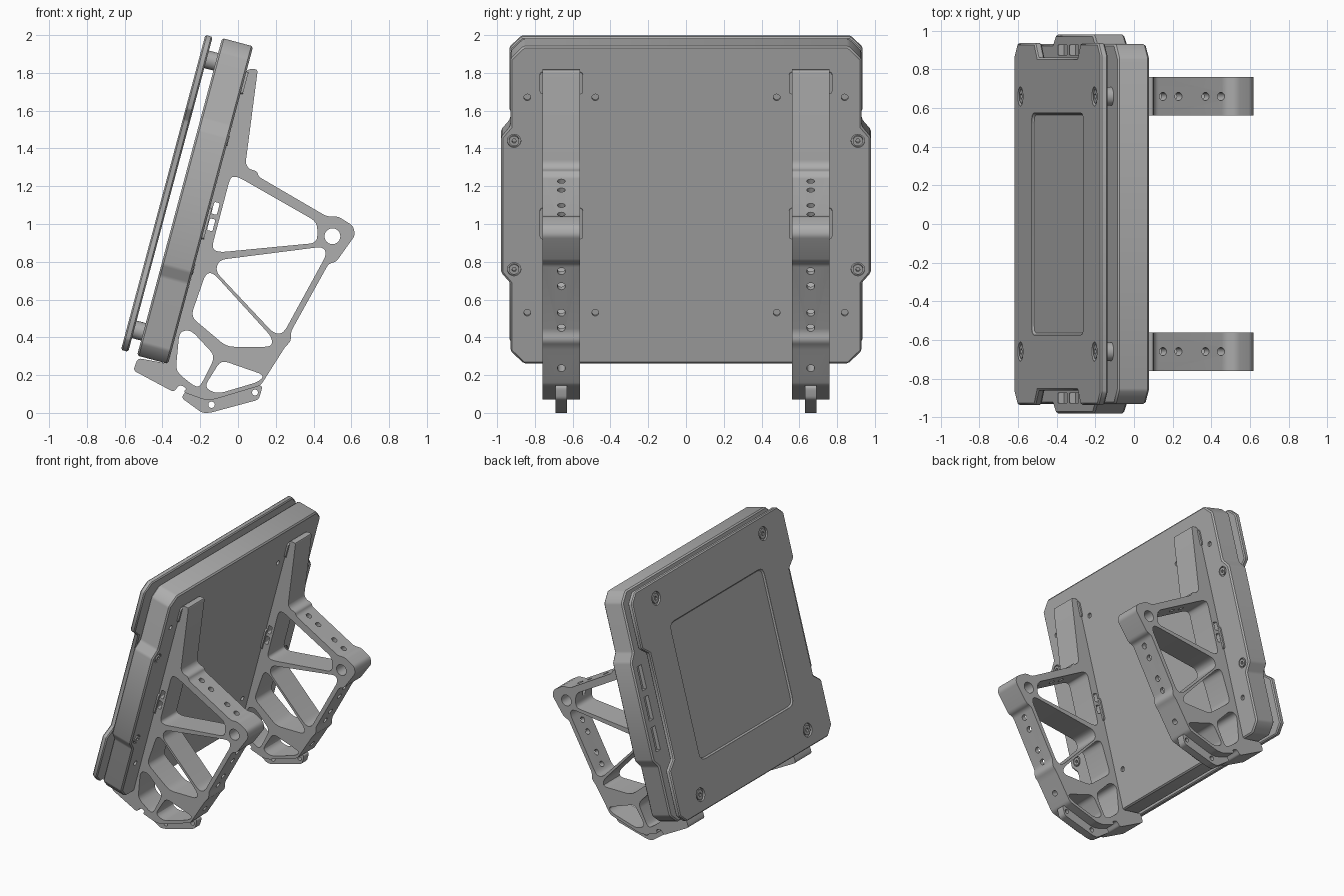
import bpy, bmesh
from math import sin, cos, tau, radians
from mathutils import Matrix, Vector

old = bpy.data.objects.get("Cube")
if old:
    bpy.data.objects.remove(old, do_unlink=True)

metal = bpy.data.materials.new("satin grey")
metal.use_nodes = True
grey = (.42, .42, .42, 1)
metal.diffuse_color = grey
metal.node_tree.nodes["Principled BSDF"].inputs["Base Color"].default_value = grey

# Leaning panel frame: local axes are width, up the panel, and out of its back
tilt = radians(15)
UP = Vector((sin(tilt), 0, cos(tilt)))
OUT = Vector((cos(tilt), 0, -sin(tilt)))
ORIGIN = Vector((-.145, 0, 1.1))
PANEL = Matrix.Translation(ORIGIN) @ Matrix(((0, 1, 0), UP, OUT)).transposed().to_4x4()
SIDE = Matrix.Rotation(radians(90), 4, "X")
SIGNS = (-1, 1)


def make_object(name, mesh):
    obj = bpy.data.objects.new(name, mesh)
    bpy.context.collection.objects.link(obj)
    mesh.materials.clear()
    mesh.materials.append(metal)
    return obj


def baked_mesh(obj):
    """Evaluate curves and modifiers into a plain mesh, removing the object."""
    bpy.context.view_layer.update()
    graph = bpy.context.evaluated_depsgraph_get()
    mesh = bpy.data.meshes.new_from_object(obj.evaluated_get(graph))
    bpy.data.objects.remove(obj, do_unlink=True)
    return mesh


def rounded(points, radius, steps=4):
    """Replace each corner of a closed outline by a small curve."""
    pts = [Vector(p) for p in points]
    result = []
    for i, corner in enumerate(pts):
        ends = []
        for other in (pts[i - 1], pts[(i + 1) % len(pts)]):
            edge = other - corner
            ends.append(corner + edge.normalized() * min(radius, edge.length * .45))
        for s in range(steps + 1):
            t = s / steps
            result.append(ends[0].lerp(corner, t).lerp(corner.lerp(ends[1], t), t))
    return result


def circle(x, y, radius, sides=24):
    return [(x + radius * cos(tau * i / sides), y + radius * sin(tau * i / sides))
            for i in range(sides)]


def rectangle(x, y, half_x, half_y):
    return [(x - half_x, y - half_y), (x + half_x, y - half_y),
            (x + half_x, y + half_y), (x - half_x, y + half_y)]


def prism(name, loops, low, high, frame, bevel=0):
    """Extrude an outline, with nested outlines as holes, between two depths."""
    curve = bpy.data.curves.new(name, "CURVE")
    curve.dimensions = "2D"
    curve.fill_mode = "BOTH"
    curve.extrude = (high - low) / 2
    for loop in loops:
        spline = curve.splines.new("POLY")
        spline.points.add(len(loop) - 1)
        for point, co in zip(spline.points, loop):
            point.co = (co[0], co[1], 0, 1)
        spline.use_cyclic_u = True
    mesh = baked_mesh(make_object(name, curve))
    mesh.transform(frame @ Matrix.Translation((0, 0, (high + low) / 2)))
    bm = bmesh.new()
    bm.from_mesh(mesh)
    bmesh.ops.remove_doubles(bm, verts=bm.verts, dist=.0001)
    if len(loops) == 1:
        bmesh.ops.dissolve_limit(bm, angle_limit=.01, verts=bm.verts, edges=bm.edges)
    bmesh.ops.recalc_face_normals(bm, faces=bm.faces)
    bm.to_mesh(mesh)
    bm.free()
    obj = make_object(name, mesh)
    if bevel:
        mod = obj.modifiers.new("edge", "BEVEL")
        mod.width = bevel
        mod.segments = 1
        mod.limit_method = "ANGLE"
        obj = make_object(name, baked_mesh(obj))
    return obj


def drill(obj, holes):
    """Cut round holes given as (matrix, radius, depth)."""
    bm = bmesh.new()
    for matrix, radius, depth in holes:
        bmesh.ops.create_cone(bm, cap_ends=True, segments=20, radius1=radius,
                              radius2=radius, depth=depth, matrix=matrix)
    mesh = bpy.data.meshes.new("drill")
    bm.to_mesh(mesh)
    bm.free()
    return subtract(obj, make_object("drill", mesh))


def subtract(obj, cutter):
    name = obj.name
    cutter.hide_render = True
    mod = obj.modifiers.new("cut", "BOOLEAN")
    mod.operation = "DIFFERENCE"
    mod.solver = "EXACT"
    mod.object = cutter
    mesh = baked_mesh(obj)
    bpy.data.objects.remove(cutter, do_unlink=True)
    return make_object(name, mesh)


def on_panel(y, u, depth):
    return PANEL @ Matrix.Translation((y, u, depth))


def mirrored(quarter):
    """Mirror a quarter outline, listed from the top to the side, all round."""
    right = quarter + [(x, -y) for x, y in reversed(quarter)]
    return right + [(-x, y) for x, y in reversed(right)]


# Thick display body with chamfered corners and side wings
body = prism("display_body", [mirrored([(.86, .87), (.93, .80), (.93, .43),
                                        (.98, .37)])], -.17, 0, PANEL, .01)
small_holes = [(on_panel(a * y, b * .59, 0), .018, .04)
               for a in SIGNS for b in SIGNS for y in (.48, .84)]
boss_holes = [(on_panel(a * .91, b * .352, 0), .036, .03) for a in SIGNS for b in SIGNS]
body = drill(body, small_holes + boss_holes)
ports = [rectangle(a * .9, u, .025, .09) for a in SIGNS for u in (-.23, 0, .23)]
body = subtract(body, prism("port_cutter", ports, -.2, -.14, PANEL))

# Thin front plate, narrowed at the middle, with a shallow centre recess
plate = prism("front_plate", [mirrored([(.87, .863), (.935, .80), (.935, .46),
                                        (.86, .40)])], -.26, -.22, PANEL, .008)
recess = rounded(rectangle(0, 0, .575, .52), .06)
plate = subtract(plate, prism("recess_cutter", [recess], -.3, -.248, PANEL, .01))
corners = [(a * .66, b * .74) for a in SIGNS for b in SIGNS]
plate = drill(plate, [(on_panel(y, u, -.26), .05, .03) for y, u in corners])


def screws(name, spots, radius, low, high):
    loops = []
    for y, u in spots:
        loops += [circle(y, u, radius), circle(y, u, radius * .45, 6)]
    prism(name, loops, low, high, PANEL)


screws("plate_screws", corners, .036, -.256, -.235)
screws("body_screws", [(a * .91, b * .352) for a in SIGNS for b in SIGNS], .027, -.02, .004)
prism("plate_standoffs", [circle(y, u, .048) for y, u in corners], -.23, -.16, PANEL)

# Bracket side profile: arm, handle corner, rear strut, foot and lower lip
outline = [(.048, 1.82), (.105, 1.82), (.04, 1.32), (.06, 1.29), (.1, 1.28), (.11, 1.25),
           (.47, 1.04), (.53, 1.04), (.61, .99), (.62, .94), (.52, .8), (.48, .79),
           (.28, .43), (.28, .38), (.25, .35), (.12, .145), (-.13, .07), (-.18, .07),
           (-.29, .11), (-.27, .13), (-.31, .15), (-.34, .11), (-.555, .225),
           (-.53, .29), (-.37, .26)]
windows = [
    [(-.04, 1.25), (0, 1.25), (.42, 1.01), (.42, .9), (-.1, .85), (-.14, .87)],
    [(-.1, .81), (.45, .88), (.47, .84), (.24, .42), (.19, .42), (-.12, .75)],
    [(-.17, .74), (-.13, .74), (.18, .4), (.18, .35), (-.06, .35), (-.25, .51)],
    [(-.31, .43), (-.25, .44), (-.12, .3), (-.2, .14), (-.23, .14), (-.33, .22)],
    [(-.09, .28), (.14, .2), (.11, .165), (-.11, .1), (-.18, .135)],
]
loops = [rounded(outline, .02)] + [rounded(w, .04) for w in windows]
loops.append(circle(.5, .935, .042))
for u in (-.01, -.1):
    slot = [ORIGIN + UP * p[0] + OUT * p[1] for p in rectangle(u, .03, .032, .015)]
    loops.append(rounded([(p.x, p.z) for p in slot], .008))

# Row of cross holes along the top beam and the rear strut
holes = []


def cross_hole(x, z, direction):
    turn = Vector(direction).to_track_quat("Z", "Y").to_matrix().to_4x4()
    holes.append((Matrix.Translation((x, -.66, z)) @ turn, .021, .2))


for x in (.15, .23, .37, .45):
    cross_hole(x, 1.25 - .583 * (x - .11), (.504, 0, .864))
for z in (.75, .67, .53, .45):
    cross_hole(.28 + .556 * (z - .43), z, (.874, 0, -.486))
cross_hole(.18, .235, (.874, 0, -.486))
bracket = drill(prism("right_bracket", loops, .56, .76, SIDE), holes)

# Narrow tongue under the foot
tongue = [(.105, .15), (.13, .14), (.11, .07), (-.15, 0), (-.19, 0), (-.3, .08),
          (-.27, .125), (-.18, .085), (-.13, .085)]
foot = prism("right_foot_tongue", [rounded(tongue, .02), circle(-.14, .043, .017),
                                   circle(.09, .108, .016)], .63, .69, SIDE)

# Matching bracket on the other side
for part in (bracket, foot):
    twin = make_object(part.name.replace("right", "left"), part.data.copy())
    twin.data.transform(Matrix.Translation((0, 1.32, 0)))

# Thin mounting pads where the brackets meet the display body
pads = [rounded(rectangle(a * .66, u, .115, half), .02)
        for a in SIGNS for u, half in ((.67, .06), (-.1, .085))]
prism("mounting_pads", pads, -.005, .012, PANEL)

bpy.ops.object.select_all(action="DESELECT")
for obj in bpy.context.collection.objects:
    if obj.type == "MESH" and metal.name in obj.data.materials:
        obj.select_set(True)
        bpy.context.view_layer.objects.active = obj
bpy.ops.object.shade_smooth_by_angle(angle=radians(30))
